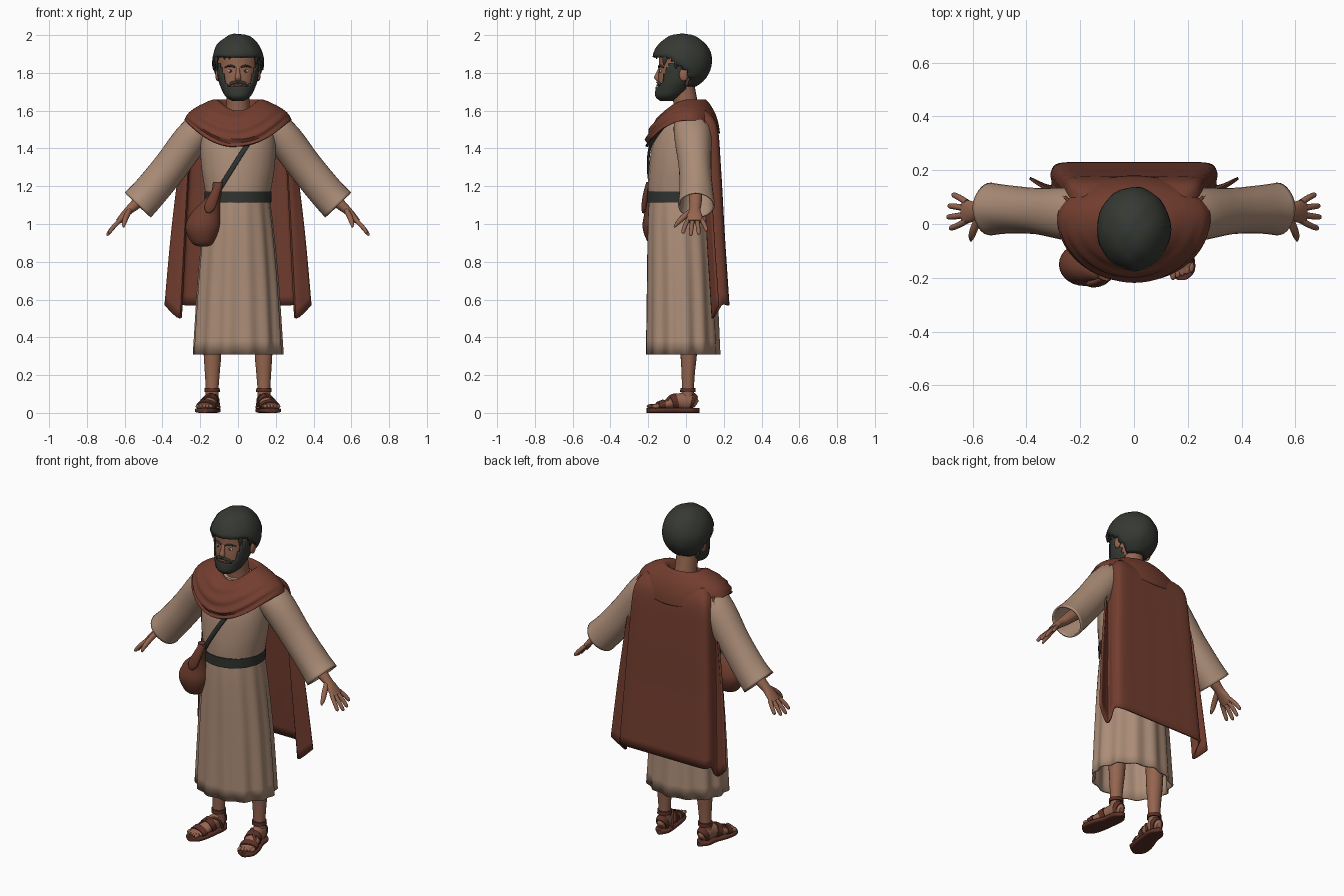
import bpy, bmesh, random
from math import sin, cos, pi, radians, copysign
from mathutils import Vector

random.seed(4)
start = bpy.data.objects.get("Cube")
if start:
    bpy.data.objects.remove(start, do_unlink=True)

X, Y, Z = Vector((1, 0, 0)), Vector((0, 1, 0)), Vector((0, 0, 1))
SIDES = ((1, "left"), (-1, "right"))


def material(name, r, g, b):
    mat = bpy.data.materials.new(name)
    mat.use_nodes = True
    mat.diffuse_color = (r, g, b, 1)
    bsdf = mat.node_tree.nodes["Principled BSDF"]
    bsdf.inputs["Base Color"].default_value = (r, g, b, 1)
    bsdf.inputs["Roughness"].default_value = .8
    return mat


linen = material("linen", .41, .265, .185)
wool = material("red wool", .17, .047, .028)
skin = material("skin", .30, .13, .078)
hair_dark = material("dark hair", .036, .04, .033)
belt_dark = material("dark belt", .03, .034, .03)
leather = material("bag leather", .16, .048, .028)
sandal = material("sandal leather", .105, .03, .02)
eye_white = material("eye white", .5, .44, .4)
lip = material("lips", .22, .075, .05)


def finish(name, bm, mat, thick=0):
    bmesh.ops.recalc_face_normals(bm, faces=bm.faces)
    mesh = bpy.data.meshes.new(name)
    bm.to_mesh(mesh)
    bm.free()
    mesh.materials.append(mat)
    for poly in mesh.polygons:
        poly.use_smooth = True
    mesh.set_sharp_from_angle(angle=radians(50))
    obj = bpy.data.objects.new(name, mesh)
    bpy.context.collection.objects.link(obj)
    if thick:
        mod = obj.modifiers.new("thickness", 'SOLIDIFY')
        mod.thickness = thick
    return obj


def smooth(rows, k=4):
    """Pass a soft curve through rows of numbers."""
    out = []
    last = len(rows) - 1
    for i in range(last):
        p, q, r, s = (rows[min(max(i + j, 0), last)] for j in (-1, 0, 1, 2))
        for step in range(k):
            t = step / k
            out.append(tuple(b + t * ((c - a) + t * ((2*a - 5*b + 4*c - d) + t * (3*(b - c) + d - a))) / 2
                             for a, b, c, d in zip(p, q, r, s)))
    return out + [tuple(rows[-1])]


def loft(name, mat, rings, closed=True, cap=True, thick=0, drop=None):
    """Skin a list of rings; drop is a rule for faces to leave out."""
    bm = bmesh.new()
    grid = [[bm.verts.new(p) for p in ring] for ring in rings]
    n = len(grid[0])
    for low, high in zip(grid, grid[1:]):
        for i in range(n if closed else n - 1):
            j = (i + 1) % n
            bm.faces.new((low[i], low[j], high[j], high[i]))
    if cap:
        bm.faces.new(grid[0])
        bm.faces.new(grid[-1])
    if drop:
        bad = [f for f in bm.faces if drop(f.calc_center_median())]
        bmesh.ops.delete(bm, geom=bad, context='FACES')
    return finish(name, bm, mat, thick)


def sweep(name, mat, rows, side=Y, n=20, flat=False, power=1, ripple=None, flip=1, k=4, **rest):
    """Sweep an oval along rows of x, y, z, radius along side, other radius."""
    rows = smooth(rows, k)
    rings = []
    for i, (x, y, z, ra, rb) in enumerate(rows):
        here, there = rows[max(i - 1, 0)], rows[min(i + 1, len(rows) - 1)]
        tangent = Z if flat else (Vector(there[:3]) - Vector(here[:3])).normalized()
        u = (side - tangent * side.dot(tangent)).normalized()
        v = tangent.cross(u)
        ring = []
        for j in range(n):
            a = 2 * pi * j / n
            c, s = (copysign(abs(w) ** power, w) for w in (cos(a), sin(a)))
            grow = ripple(a, i / (len(rows) - 1)) if ripple else 1
            p = Vector((x, y, z)) + (u * ra * c + v * rb * s) * grow
            ring.append((p.x * flip, p.y, p.z))
        rings.append(ring)
    return loft(name, mat, rings, **rest)


def blob(name, mat, place, size, change=None, drop=None):
    bm = bmesh.new()
    bmesh.ops.create_uvsphere(bm, u_segments=32, v_segments=20, radius=1)
    for v in bm.verts:
        grow = change(v.co) if change else 1
        v.co = Vector(a + b * c * grow for a, b, c in zip(place, size, v.co))
    if drop:
        bad = [f for f in bm.faces if drop(f.calc_center_median())]
        bmesh.ops.delete(bm, geom=bad, context='FACES')
    return finish(name, bm, mat, -.012 if drop else 0)


# Tunic: body, pleated skirt and belt
sweep("tunic_body", linen, [(0, -.035, 1.1, .16, .165), (0, -.035, 1.19, .166, .178),
      (0, -.03, 1.3, .165, .195), (0, -.02, 1.42, .158, .2), (0, 0, 1.52, .14, .185),
      (0, .01, 1.6, .09, .12)], n=40, flat=True,
      ripple=lambda a, t: 1 + .008 * (1 - t) * cos(18 * a))


def pleats(a, t):
    return 1 + (.008 + .026 * t) * (cos(13 * a) + .35 * sin(7 * a + 1))


sweep("tunic_skirt", linen, [(0, -.035, 1.15, .16, .165), (0, -.033, 1.0, .17, .184),
      (0, -.024, .7, .182, .212), (0, -.018, .31, .192, .236)],
      n=130, flat=True, ripple=pleats, cap=False, thick=.01)
sweep("belt", belt_dark, [(0, -.035, 1.115, .172, .176), (0, -.035, 1.172, .172, .178)],
      n=48, flat=True, k=1)

# Shoulder cowl
cowl_rows = smooth([(.08, -.07, .07, 1.61, 1.56, 1.61), (.115, -.1, .1, 1.66, 1.6, 1.66),
                    (.2, -.17, .145, 1.63, 1.54, 1.605), (.26, -.21, .17, 1.59, 1.46, 1.54),
                    (.285, -.21, .18, 1.55, 1.41, 1.48)], 6)
rings = []
for i, (rx, front_y, back_y, side_z, front_z, back_z) in enumerate(cowl_rows):
    ring = []
    for j in range(64):
        a = 2 * pi * j / 64
        f, b = max(0, -sin(a)), max(0, sin(a))
        fold = 1 + .03 * f * sin(i * 1.4 + 2 * cos(a))
        z = side_z + (front_z - side_z) * f ** 2.2 + (back_z - side_z) * b ** 2
        ring.append((rx * cos(a) * fold, .02 * (1 - f - b) + (front_y * f + back_y * b) * fold, z))
    rings.append(ring)
loft("cowl", wool, rings, cap=False, thick=.012)

# Cape with side edges turned forward and then out
rings = []
cape_rows = smooth([(1.6, .11, .2, 0), (1.52, .165, .25, .01), (1.3, .185, .27, .035),
                    (.95, .205, .29, .06), (.57, .23, .31, .075)], 5)
for i, (z, y, w, flap) in enumerate(cape_rows):
    dip = .07 * i / (len(cape_rows) - 1)
    half = [(0, y, z), (w / 2, y, z), (.9 * w, y - .004, z), (w, y - .04, z),
            (w, y - .085, z - dip), (w + flap, y - .055, z)]
    rings.append(smooth([(-a, b, c) for a, b, c in half[:0:-1]] + half, 5))
loft("cape", wool, rings, closed=False, cap=False, thick=.01)

# Arms, legs and feet
foot = [(.135, .055, .045, .015, .02), (.138, .025, .06, .035, .045), (.145, -.04, .06, .038, .042),
        (.16, -.1, .045, .046, .028), (.172, -.15, .036, .046, .017), (.178, -.185, .032, .036, .01)]
sole = [(x, y, .013, w + .01, .013) for x, y, z, w, h in foot]
sole = [(.134, .07, .013, .01, .013)] + sole + [(.18, -.208, .013, .015, .013)]
bands = smooth([(x, y, z, w + .006, h + .006) for x, y, z, w, h in foot], 6)
for s, label in SIDES:
    sweep(label + "_sleeve", linen, [(.1, .03, 1.55, .09, .075), (.22, .035, 1.48, .1, .092),
          (.36, .048, 1.3, .086, .092), (.47, .055, 1.165, .09, .093), (.53, .055, 1.1, .098, .096)],
          n=32, flip=s, cap=False, thick=.01,
          ripple=lambda a, t: 1 + .012 * t * sin(5 * a + 7 * t))
    sweep(label + "_forearm_and_palm", skin, [(.42, .05, 1.22, .04, .04), (.53, .05, 1.115, .033, .03),
          (.575, .048, 1.075, .029, .023), (.605, .046, 1.045, .04, .019), (.634, .046, 1.012, .044, .015)],
          flip=s)
    for i, (finger, reach) in enumerate((("index", .95), ("middle", 1.1), ("ring", 1.03), ("little", .8))):
        y, spread = .012 + .023 * i, (i - 1.5) * .012
        sweep(label + "_" + finger + "_finger", skin, [(.622, y, 1.024, .012, .012),
              (.622 + .036 * reach, y + spread, 1.024 - .038 * reach, .0115, .0115),
              (.622 + .06 * reach, y + spread * 1.5, 1.024 - .07 * reach, .0095, .0095),
              (.622 + .064 * reach, y + spread * 1.6, 1.024 - .078 * reach, .003, .003)], n=10, flip=s)
    sweep(label + "_thumb", skin, [(.575, .03, 1.07, .014, .016), (.593, -.015, 1.035, .015, .016),
          (.603, -.045, 1.005, .012, .012), (.606, -.062, .983, .004, .004)], side=X, n=10, flip=s)
    sweep(label + "_leg", skin, [(.135, .02, .7, .06, .06), (.135, .015, .34, .045, .048),
          (.136, .012, .22, .036, .04), (.137, .01, .13, .032, .034), (.138, .008, .06, .034, .034)],
          flat=True, flip=s)
    sweep(label + "_foot", skin, foot, side=X, flip=s)
    for i in range(5):
        blob(label + "_toe_" + str(i + 1), skin, (s * (.145 + .017 * i), -.188 + .007 * i, .035),
             (.011, .02, .011))
    sweep(label + "_sandal_sole", sandal, sole, side=X, power=.5, n=24, flip=s)
    for part, low, high in (("heel", 3, 7), ("instep", 13, 17), ("toe", 20, 25)):
        sweep(label + "_" + part + "_strap", sandal, bands[low:high], side=X, flip=s, k=1)
    sweep(label + "_ankle_strap", sandal, [(.137, .01, .11, .041, .041), (.137, .01, .132, .04, .04)],
          flat=True, flip=s, k=1)
    sweep(label + "_crossed_strap", sandal, [(.098, -.005, .025, .008, .006), (.112, -.03, .085, .008, .006),
          (.148, -.07, .095, .009, .006), (.192, -.105, .06, .009, .006), (.205, -.12, .025, .008, .006)],
          n=10, flip=s)

# Shoulder bag and strap
sweep("bag", leather, [(-.185, -.15, .88, .012, .015), (-.187, -.15, .9, .05, .058),
      (-.186, -.15, .98, .08, .093), (-.17, -.155, 1.06, .065, .077), (-.14, -.172, 1.12, .04, .045),
      (-.115, -.188, 1.17, .026, .027), (-.105, -.19, 1.222, .02, .028)], n=28, flat=True)
sweep("bag_flap", leather, [(-.1, -.2, 1.215, .012, .018), (-.125, -.215, 1.15, .014, .026),
      (-.15, -.222, 1.09, .014, .03), (-.16, -.225, 1.06, .008, .012)], n=14)
sweep("bag_strap", belt_dark, [(-.105, -.185, 1.175, .007, .013), (-.03, -.2, 1.295, .007, .013),
      (.05, -.186, 1.42, .007, .013), (.13, -.11, 1.53, .007, .013)], n=12, power=.5)

# Neck and head
sweep("neck", skin, [(0, .02, 1.5, .09, .09), (0, .005, 1.6, .068, .064), (0, -.02, 1.75, .062, .06)],
      flat=True)
sweep("head", skin, [(0, -.1, 1.66, .035, .035), (0, -.087, 1.685, .066, .062),
      (0, -.06, 1.73, .089, .086), (0, -.042, 1.78, .105, .099), (0, -.03, 1.84, .113, .106),
      (0, -.025, 1.9, .117, .107), (0, -.025, 1.95, .095, .085), (0, -.025, 1.98, .05, .045)],
      n=32, flat=True)


def above_beard(p):
    return p.y > -.005 or p.z > 1.728 + 3 * max(0, abs(p.x) - .06)


sweep("beard", hair_dark, [(0, -.105, 1.65, .03, .028), (0, -.092, 1.675, .07, .066),
      (0, -.066, 1.72, .095, .09), (0, -.047, 1.77, .105, .106), (0, -.035, 1.85, .114, .113)],
      n=48, flat=True, k=6, drop=above_beard, thick=.008,
      ripple=lambda a, t: 1 + .012 * sin(22 * a))
sweep("nose", skin, [(0, -.136, 1.828, .008, .01), (0, -.147, 1.8, .012, .011),
      (0, -.152, 1.775, .017, .017), (0, -.147, 1.758, .01, .015)], flat=True)
sweep("mouth", lip, [(-.026, -.143, 1.733, .006, .003), (0, -.15, 1.735, .006, .006),
      (.026, -.143, 1.733, .006, .003)], n=10)
for s, label in SIDES:
    blob(label + "_ear", skin, (s * .108, -.012, 1.79), (.012, .024, .034))
    blob(label + "_eye", eye_white, (s * .04, -.132, 1.81), (.016, .008, .008))
    blob(label + "_iris", hair_dark, (s * .039, -.138, 1.81), (.007, .004, .007))
    sweep(label + "_eyebrow", hair_dark, [(.014, -.144, 1.829, .005, .004), (.04, -.139, 1.838, .006, .006),
          (.07, -.117, 1.829, .005, .002)], n=10, flip=s)
    sweep(label + "_moustache", hair_dark, [(0, -.151, 1.75, .007, .005), (.03, -.143, 1.747, .008, .009),
          (.054, -.126, 1.726, .006, .007)], n=10, flip=s)

# Hair cap open over the face, with tapering locks
crown, crown_size = (0, -.02, 1.86), (.126, .146, .136)


def over_face(p):
    return p.y < .015 and p.z < 1.885 - max(0, p.y + .1) * .8 or p.z < 1.74 and p.y < .04


blob("hair", hair_dark, crown, crown_size, drop=over_face,
     change=lambda p: 1 + .018 * sin(9 * p.x + 4 * p.z) * cos(7 * p.y))
for i in range(26):
    phi = 2 * pi * i / 26
    frontness = max(0, -sin(phi))
    end = 2.25 - .85 * min(1, frontness * 1.6) + random.uniform(-.1, .12)
    if abs(sin(phi)) < .25:
        end = 1.85
    path = []
    for t, thick in ((0, .008), (.35, .024), (.75, .019), (1, .003)):
        theta = .35 + (end - .35) * t
        turn = phi + .25 * t * (1 if i % 3 else -1)
        way = (sin(theta) * cos(turn), sin(theta) * sin(turn), cos(theta))
        path.append(tuple(c + r * w * (.95 + .06 * t) for c, r, w in zip(crown, crown_size, way))
                    + (thick, thick / 2))
    sweep("hair_lock_" + str(i + 1), hair_dark, path, side=Vector((-sin(phi), cos(phi), 0)), n=10)
